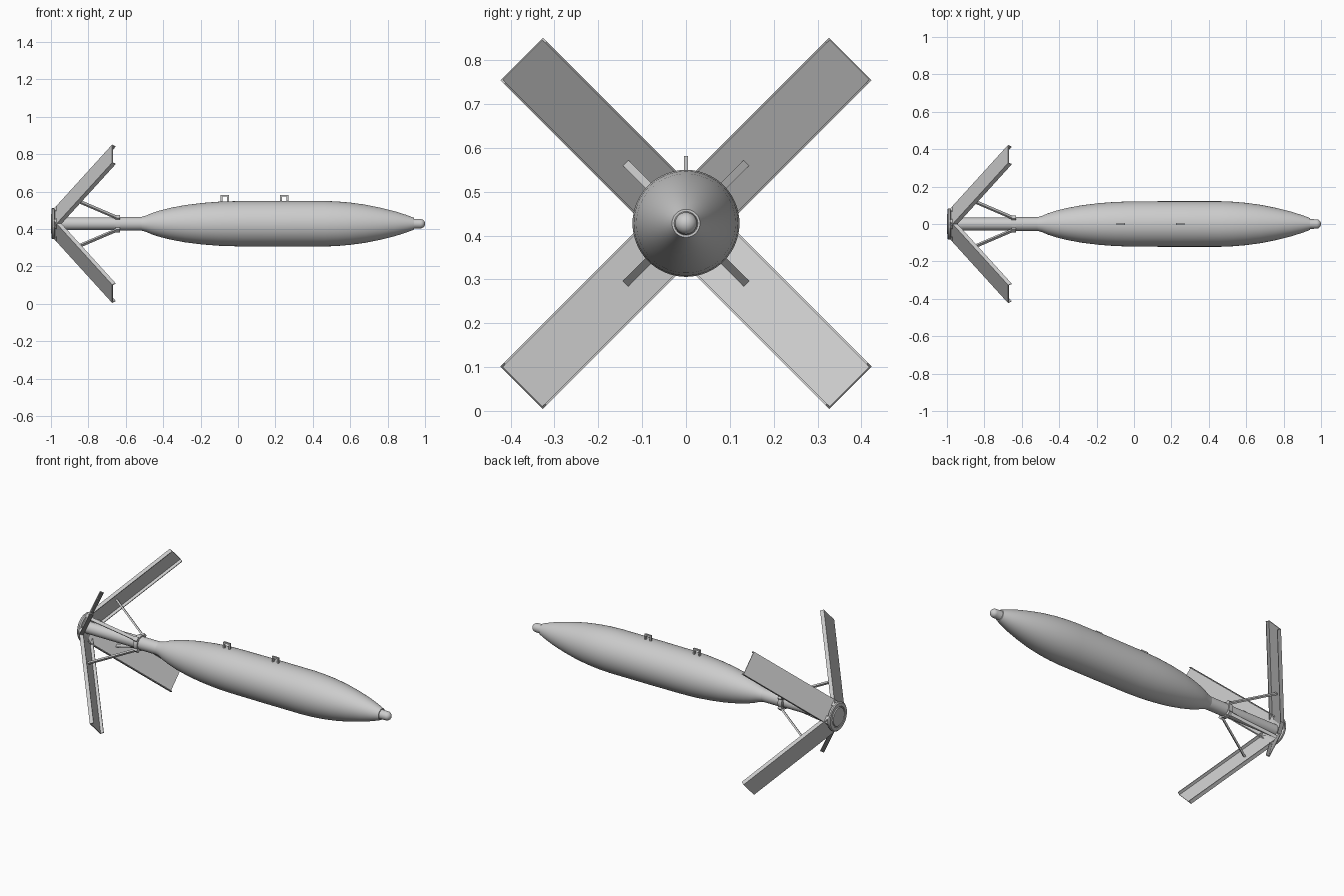
import bpy, bmesh, math
from mathutils import Vector, Matrix

if "Cube" in bpy.data.objects:
    bpy.data.objects.remove(bpy.data.objects["Cube"])

AXIS_Z = 0.428

steel = bpy.data.materials.new("light grey steel")
steel.diffuse_color = (0.604, 0.604, 0.604, 1)
steel.use_nodes = True
steel.node_tree.nodes["Principled BSDF"].inputs["Base Color"].default_value = steel.diffuse_color


def finish(name, bm, angle=30):
    bmesh.ops.recalc_face_normals(bm, faces=bm.faces)
    mesh = bpy.data.meshes.new(name)
    bm.to_mesh(mesh)
    bm.free()
    mesh.materials.append(steel)
    obj = bpy.data.objects.new(name, mesh)
    bpy.context.collection.objects.link(obj)
    bpy.ops.object.select_all(action='DESELECT')
    obj.select_set(True)
    bpy.context.view_layer.objects.active = obj
    bpy.ops.object.shade_smooth_by_angle(angle=math.radians(angle))
    return obj


def lathe(name, profile, sides=48):
    """Revolve (x, radius) points around the long axis."""
    bm = bmesh.new()
    rings = []
    for x, r in profile:
        if r < 1e-5:
            rings.append([bm.verts.new((x, 0, AXIS_Z))])
        else:
            rings.append([bm.verts.new((x, r * math.cos(a), AXIS_Z + r * math.sin(a)))
                          for a in (2 * math.pi * i / sides for i in range(sides))])
    for a, b in zip(rings, rings[1:]):
        for i in range(sides):
            j = (i + 1) % sides
            quad = [a[i % len(a)], a[j % len(a)], b[j % len(b)], b[i % len(b)]]
            bm.faces.new(list(dict.fromkeys(quad)))
    return finish(name, bm)


def prism(name, section, start, end):
    """Join a cross-section (list of offsets) between two points."""
    bm = bmesh.new()
    a = [bm.verts.new(start + o) for o in section]
    b = [bm.verts.new(end + o) for o in section]
    n = len(section)
    for i in range(n):
        bm.faces.new((a[i], a[(i + 1) % n], b[(i + 1) % n], b[i]))
    bm.faces.new(a)
    bm.faces.new(b)
    return finish(name, bm)


# main casing: tapered tail, straight middle, curved nose
lathe("body", [(-0.515, 0), (-0.515, 0.037), (-0.49, 0.044), (-0.46, 0.057), (-0.42, 0.070),
               (-0.36, 0.085), (-0.28, 0.100), (-0.19, 0.111), (-0.10, 0.118), (0.0, 0.121),
               (0.20, 0.122), (0.46, 0.122), (0.53, 0.119), (0.60, 0.113), (0.68, 0.102),
               (0.76, 0.086), (0.84, 0.066), (0.90, 0.047), (0.94, 0.032), (0.94, 0)], 64)

# rounded nose plug
plug = [(0.93, 0), (0.93, 0.029), (0.945, 0.026)]
plug += [(0.975 + 0.025 * math.sin(t), 0.025 * math.cos(t))
         for t in (math.pi / 2 * i / 8 for i in range(9))]
lathe("nose_plug", plug)

# tail tube, collar and end cap
lathe("tail_tube", [(-0.98, 0), (-0.98, 0.034), (-0.66, 0.034), (-0.66, 0.037),
                    (-0.51, 0.037), (-0.51, 0)])
lathe("strut_collar", [(-0.655, 0.03), (-0.655, 0.044), (-0.63, 0.044), (-0.63, 0.03)])
lathe("end_cap", [(-0.978, 0), (-0.978, 0.076), (-0.984, 0.083), (-0.993, 0.083), (-0.998, 0.078),
                  (-0.998, 0.060), (-0.994, 0.058), (-0.994, 0.054), (-1.0, 0.052), (-1.0, 0)])

# four opened fins (shallow channels) with bracing struts
HALF, DEPTH, T = 0.0685, 0.022, 0.005
for k in range(4):
    ang = math.radians(45 + 90 * k)
    rad = Vector((0, math.cos(ang), math.sin(ang)))
    side = Vector((0, -math.sin(ang), math.cos(ang)))
    fwd = Vector((1, 0, 0))
    centre = Vector((0, 0, AXIS_Z))

    def at(x, r):
        return centre + fwd * x + rad * r

    root, tip = at(-0.988, 0.04), at(-0.673, 0.53)
    along = (tip - root).normalized()
    inner = along.cross(side)
    if inner.x < 0:
        inner = -inner
    channel = [(-HALF, 0), (HALF, 0), (HALF, DEPTH), (HALF - T, DEPTH),
               (HALF - T, T), (T - HALF, T), (T - HALF, DEPTH), (-HALF, DEPTH)]
    prism(f"fin_{k + 1}", [side * s + inner * d for s, d in channel], root, tip)

    lo, hi = at(-0.64, 0.042), at(-0.888, 0.192)
    up = (hi - lo).normalized().cross(side)
    prism(f"fin_strut_{k + 1}", [side * s * 0.009 + up * u * 0.005
                                 for s, u in ((-1, -1), (1, -1), (1, 1), (-1, 1))], lo, hi)
    # hinge block on the collar
    prism(f"strut_hinge_{k + 1}", [side * s * 0.012 + fwd * u * 0.012
                                   for s, u in ((-1, -1), (1, -1), (1, 1), (-1, 1))],
          at(-0.642, 0.03), at(-0.642, 0.054))

# two square carrying loops on top
for i, x in enumerate((-0.071, 0.247)):
    arch = [(-0.022, -0.01), (-0.022, 0.033), (0.022, 0.033), (0.022, -0.01),
            (0.013, -0.01), (0.013, 0.024), (-0.013, 0.024), (-0.013, -0.01)]
    base = Vector((x, 0, AXIS_Z + 0.121))
    prism(f"carrying_lug_{i + 1}", [Vector((dx, 0, dz)) for dx, dz in arch],
          base + Vector((0, -0.005, 0)), base + Vector((0, 0.005, 0)))
